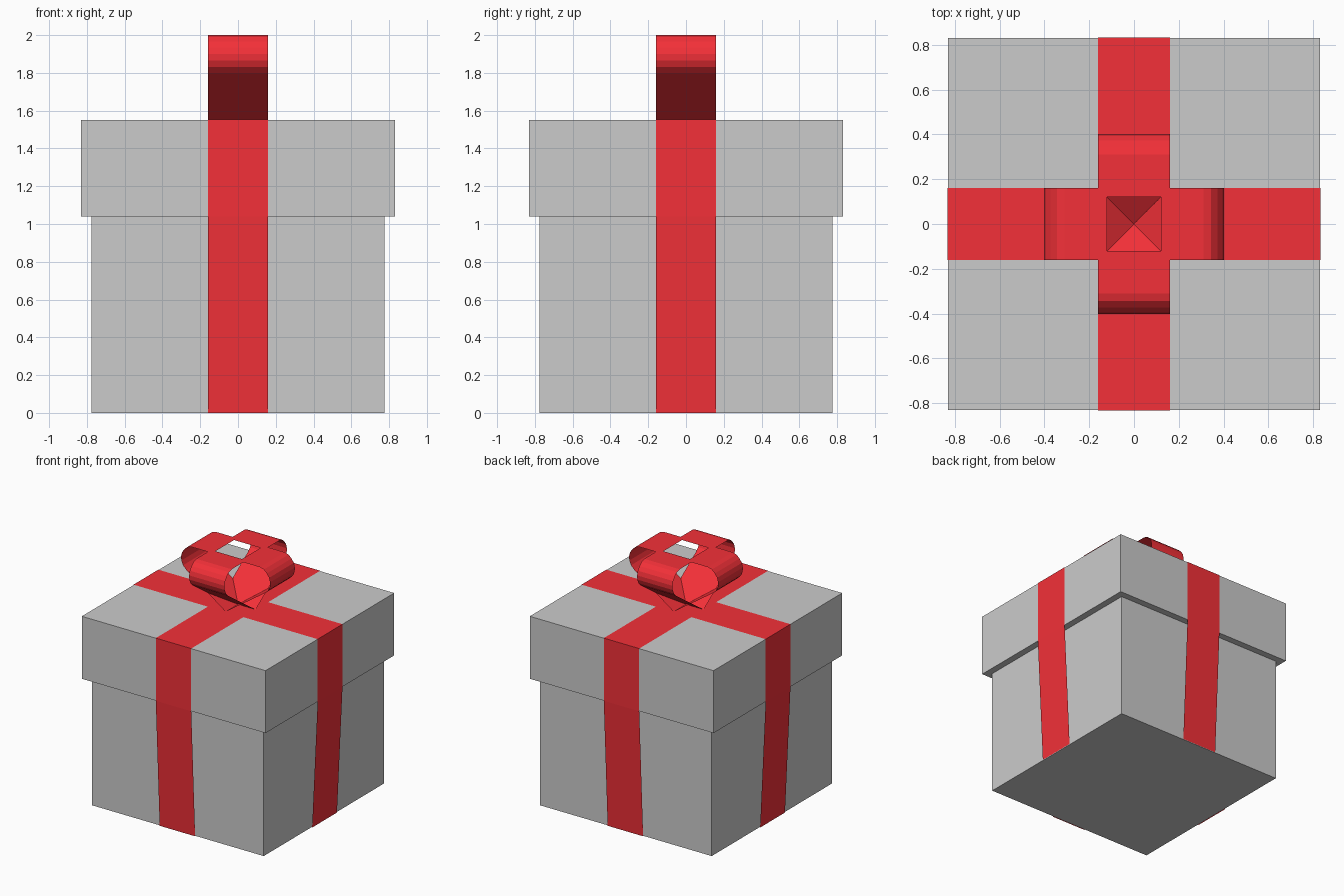
import bpy
import bmesh
from math import pi
from mathutils import Matrix

if "Cube" in bpy.data.objects:
    bpy.data.objects.remove(bpy.data.objects["Cube"])

red = bpy.data.materials.new("red_ribbon")
red.diffuse_color = (0.9, 0.03, 0.04, 1)
red.use_nodes = True
red.node_tree.nodes["Principled BSDF"].inputs["Base Color"].default_value = red.diffuse_color


def box(name, half, z0, z1):
    """Closed square box standing between two heights."""
    bm = bmesh.new()
    bmesh.ops.create_cube(bm, size=1)
    bmesh.ops.scale(bm, verts=bm.verts, vec=(2 * half, 2 * half, z1 - z0))
    bmesh.ops.translate(bm, verts=bm.verts, vec=(0, 0, (z0 + z1) / 2))
    return finish(name, bm)


def strip(name, profile, angle):
    """Thin ribbon: an xz profile swept across its width, then turned about z."""
    bm = bmesh.new()
    w = 0.16
    rows = [(bm.verts.new((x, -w, z)), bm.verts.new((x, w, z))) for x, z in profile]
    for (a, b), (c, d) in zip(rows, rows[1:]):
        bm.faces.new((a, c, d, b))
    bmesh.ops.rotate(bm, verts=bm.verts, cent=(0, 0, 0),
                     matrix=Matrix.Rotation(angle, 3, 'Z'))
    ob = finish(name, bm)
    ob.data.materials.append(red)
    return ob


def finish(name, bm):
    mesh = bpy.data.meshes.new(name)
    bm.to_mesh(mesh)
    bm.free()
    ob = bpy.data.objects.new(name, mesh)
    bpy.context.collection.objects.link(ob)
    return ob


# Box and overhanging lid
box("box_body", 0.775, 0, 1.04)
box("box_lid", 0.83, 1.04, 1.55)

# Two crossing ribbons, flush with the lid and tapering to the box foot
half_band = [(-0.782, 0), (-0.832, 1.04), (-0.832, 1.552)]
band = half_band + [(-x, z) for x, z in reversed(half_band)]
for i, label in enumerate(("across", "front_back")):
    strip("ribbon_" + label, band, i * pi / 2)

# Four open bow loops around a square gap
loop = [(0.12, 2.0), (0.31, 2.0), (0.345, 1.99), (0.372, 1.965), (0.393, 1.935),
        (0.402, 1.9), (0.4, 1.865), (0.385, 1.83), (0.355, 1.8), (0, 1.553)]
for i, label in enumerate(("right", "back", "left", "front")):
    strip("bow_loop_" + label, loop, i * pi / 2)
